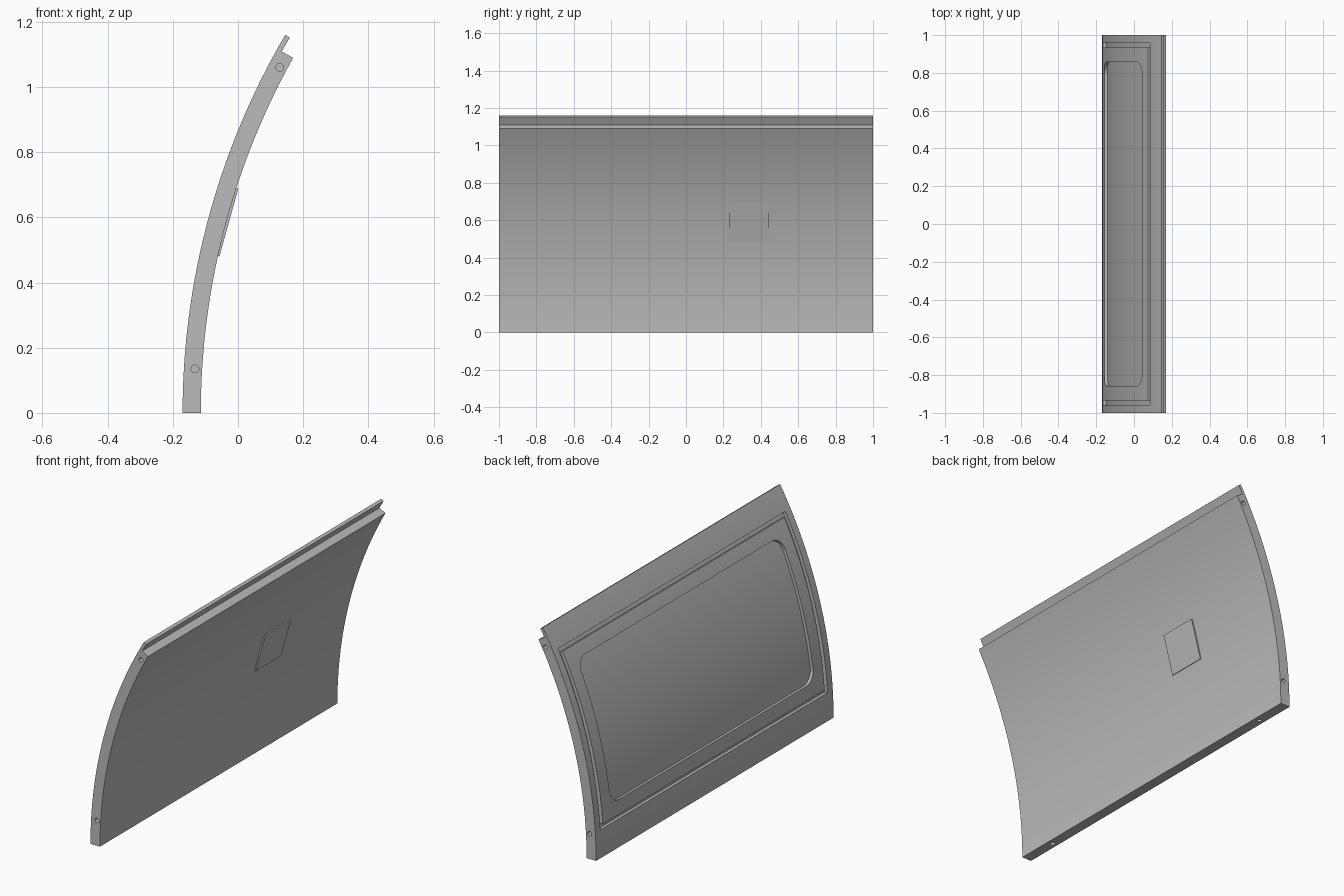
import bpy, bmesh, math
from mathutils import Matrix, Vector

if "Cube" in bpy.data.objects:
    bpy.data.objects.remove(bpy.data.objects["Cube"])

CX, R_OUT, R_IN, R_LIP = 2.122, 2.292, 2.236, 2.276   # arc centre and radii
A_STEP, A_TIP = 29.15, 30.4                           # notch and tip angles

grey = bpy.data.materials.new("panel grey")
grey.diffuse_color = (0.5, 0.5, 0.5, 1)
grey.use_nodes = True
grey.node_tree.nodes["Principled BSDF"].inputs["Base Color"].default_value = grey.diffuse_color


def arc_point(r, deg, y):
    a = math.radians(deg)
    return Vector((CX - r * math.cos(a), y, r * math.sin(a)))


def make(name, bm):
    bmesh.ops.recalc_face_normals(bm, faces=bm.faces)
    mesh = bpy.data.meshes.new(name)
    bm.to_mesh(mesh)
    bm.free()
    mesh.materials.append(grey)
    ob = bpy.data.objects.new(name, mesh)
    bpy.context.collection.objects.link(ob)
    return ob


def prism(name, pts, y0, y1):
    """Extrude an x-z profile along y."""
    bm = bmesh.new()
    face = bm.faces.new([bm.verts.new((p.x, y0, p.z)) for p in pts])
    ext = bmesh.ops.extrude_face_region(bm, geom=[face])
    verts = [v for v in ext["geom"] if isinstance(v, bmesh.types.BMVert)]
    bmesh.ops.translate(bm, verts=verts, vec=(0, y1 - y0, 0))
    return make(name, bm)


def slab(name, a0, a1, half, r0, r1, corner=0.0, n=48):
    """Curved slab with optionally rounded corners, lofted over the angle."""
    length = math.radians(a1 - a0) * R_OUT
    steps = [length * i / n for i in range(n + 1)]
    if corner:
        ease = [corner * (1 - math.cos(math.pi / 2 * i / 8)) for i in range(9)]
        mid = [corner + (length - 2 * corner) * i / n for i in range(1, n)]
        steps = ease + mid + [length - s for s in reversed(ease)]
    bm = bmesh.new()
    rings = []
    for s in steps:
        d = max(0.0, corner - min(s, length - s))
        w = half - (corner - math.sqrt(max(0, corner * corner - d * d)))
        a = a0 + math.degrees(s / R_OUT)
        rings.append([bm.verts.new(arc_point(r, a, y))
                      for r, y in ((r0, -w), (r0, w), (r1, w), (r1, -w))])
    for p, q in zip(rings, rings[1:]):
        for i in range(4):
            j = (i + 1) % 4
            bm.faces.new((p[i], p[j], q[j], q[i]))
    bm.faces.new(rings[0])
    bm.faces.new(rings[-1])
    return make(name, bm)


def pin_cutter(centre, axis):
    bm = bmesh.new()
    bmesh.ops.create_cone(bm, cap_ends=True, segments=24, radius1=0.012,
                          radius2=0.012, depth=0.1)
    rot = Matrix.Rotation(math.pi / 2, 4, 'X') if axis == 'Y' else Matrix()
    bmesh.ops.transform(bm, matrix=Matrix.Translation(centre) @ rot, verts=bm.verts)
    return make("pin_cutter", bm)


def cut(target, cutter):
    mod = target.modifiers.new("cut", 'BOOLEAN')
    mod.operation, mod.solver, mod.object = 'DIFFERENCE', 'EXACT', cutter
    bpy.context.view_layer.objects.active = target
    bpy.ops.object.modifier_apply(modifier=mod.name)
    bpy.data.objects.remove(cutter)


# curved panel body with thin lip along the top
N = 60
profile = [arc_point(R_OUT, A_TIP * i / N, 0) for i in range(N + 1)]
profile += [arc_point(R_LIP, A_TIP - (A_TIP - A_STEP) * i / 3, 0) for i in range(4)]
profile += [arc_point(R_IN, A_STEP * (1 - i / N), 0) for i in range(N + 1)]
panel = prism("curved_panel", profile, -1, 1)

# seal groove around the outer face
groove = slab("groove_cutter", 3.7, 27.2, 0.957, R_OUT - 0.018, R_OUT + 0.03)
cut(groove, slab("groove_core", 4.25, 26.65, 0.934, R_OUT - 0.06, R_OUT + 0.06))
cut(panel, groove)

# shallow pocket with rounded corners
cut(panel, slab("pocket_cutter", 6.1, 24.9, 0.857, R_OUT - 0.016, R_OUT + 0.03, 0.07))

# pin holes in both ends and in the bottom edge
for side in (-1, 1):
    for deg in (3.43, 28.0):
        cut(panel, pin_cutter(arc_point(2.258, deg, side), 'Y'))
    cut(panel, pin_cutter(Vector((-0.142, 0.8 * side, 0)), 'Z'))

# flat marker plate on the inner face
plate = prism("marker_plate", [Vector(p) for p in (
    (-0.057, 0, 0.48), (0.001, 0, 0.688), (-0.02, 0, 0.694), (-0.078, 0, 0.486))],
    0.23, 0.445)

# smooth the curved surfaces, keep the edges sharp
bpy.ops.object.select_all(action='DESELECT')
panel.select_set(True)
bpy.context.view_layer.objects.active = panel
bpy.ops.object.shade_smooth_by_angle(angle=math.radians(25))
